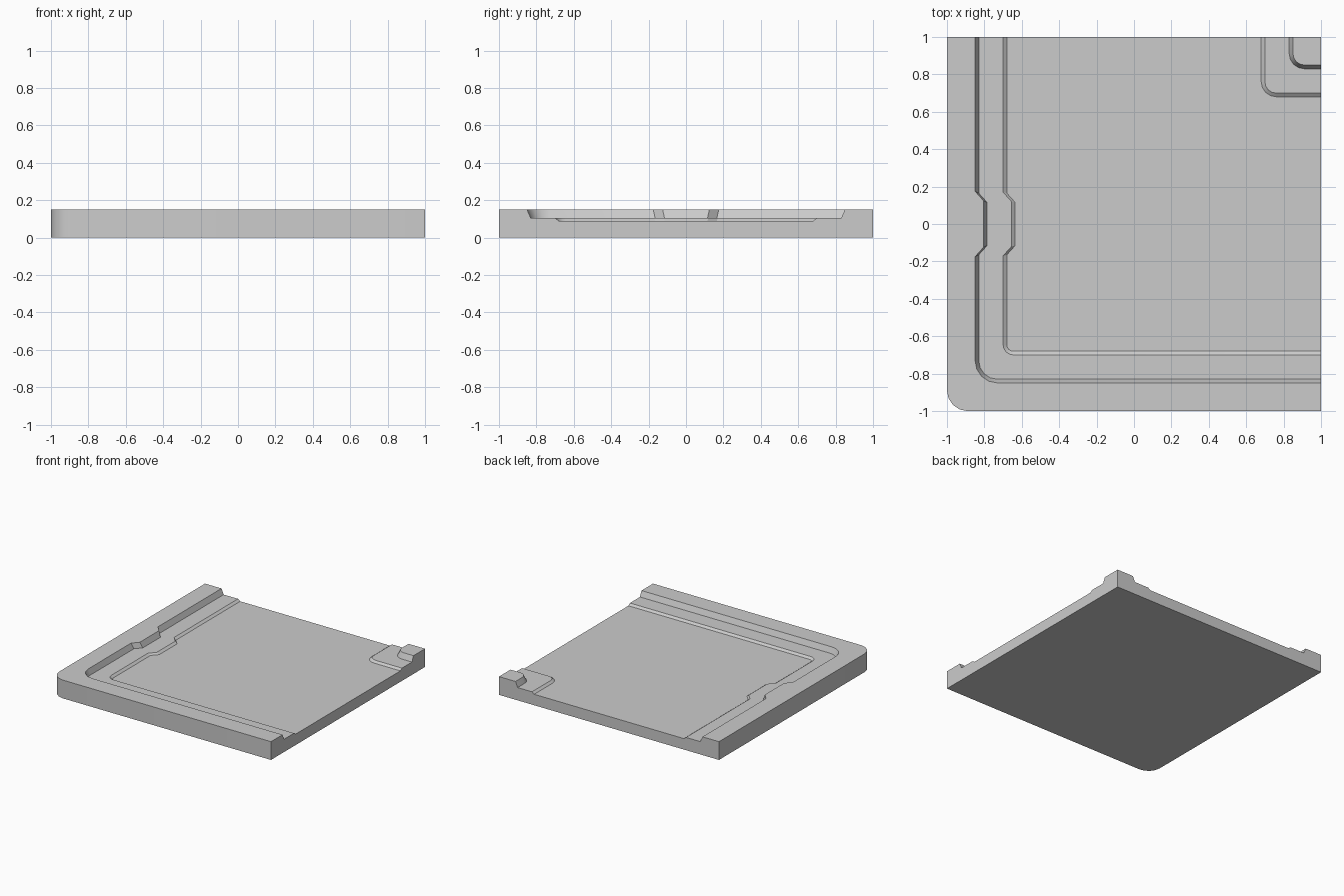
import bpy, bmesh
from math import sin, cos, pi

if "Cube" in bpy.data.objects:
    bpy.data.objects.remove(bpy.data.objects["Cube"])

TOP, LEDGE, FLOOR = 0.15, 0.105, 0.09
SEG = 4


def arc(cx, cy, r):
    """Quarter turn from facing -x to facing -y."""
    return [(cx - r * cos(pi / 2 * i / SEG), cy - r * sin(pi / 2 * i / SEG))
            for i in range(SEG + 1)]


def edge_path(x, c, jog, ys):
    """Left side with a jog, round corner, then the front side."""
    y_out, y_in = ys
    side = [(x, 1), (x, y_out), (x + jog, y_in), (x + jog, -y_in), (x, -y_out)]
    return side + arc(c, c, c - x) + [(1, x)]


def corner_path(x, r):
    """Rounded outline of the small back right corner."""
    return [(x, 1)] + arc(x + r, x + r, r) + [(1, x)]


bm = bmesh.new()


def row(path, z):
    return [bm.verts.new((x, y, z)) for x, y in path]


def loft(rows):
    for a, b in zip(rows, rows[1:]):
        for i in range(len(a) - 1):
            bm.faces.new((a[i], a[i + 1], b[i + 1], b[i]))


# Long rim: outer wall, flat top, sloped wall, ledge and small step
outline = edge_path(-1, -0.89, 0, (0.17, 0.12))
rim = [row(outline, 0), row(outline, TOP),
       row(edge_path(-0.85, -0.73, 0.045, (0.175, 0.125)), TOP),
       row(edge_path(-0.83, -0.73, 0.045, (0.165, 0.115)), LEDGE),
       row(edge_path(-0.70, -0.645, 0.045, (0.17, 0.12)), LEDGE),
       row(edge_path(-0.68, -0.645, 0.045, (0.165, 0.115)), FLOOR)]
loft(rim)

# Small back right corner with the same stepped profile
corner = [row(corner_path(0.85, 0.06), TOP), row(corner_path(0.83, 0.08), LEDGE),
          row(corner_path(0.70, 0.06), LEDGE), row(corner_path(0.68, 0.08), FLOOR)]
loft(corner)
back_low = bm.verts.new((1, 1, 0))
back_top = bm.verts.new((1, 1, TOP))
bm.faces.new(corner[0] + [back_top])

# Floor, underside and the two cut sides
bm.faces.new(rim[-1] + corner[-1][::-1])
bm.faces.new(rim[0] + [back_low])
for end in (0, -1):
    bm.faces.new([r[end] for r in rim] + [r[end] for r in corner[::-1]]
                 + [back_top, back_low])

bmesh.ops.recalc_face_normals(bm, faces=bm.faces)
mesh = bpy.data.meshes.new("floor_tile")
bm.to_mesh(mesh)
bm.free()
tile = bpy.data.objects.new("floor_tile", mesh)
bpy.context.collection.objects.link(tile)
bpy.context.view_layer.objects.active = tile
tile.select_set(True)
bpy.ops.object.shade_smooth_by_angle(angle=pi / 6)
